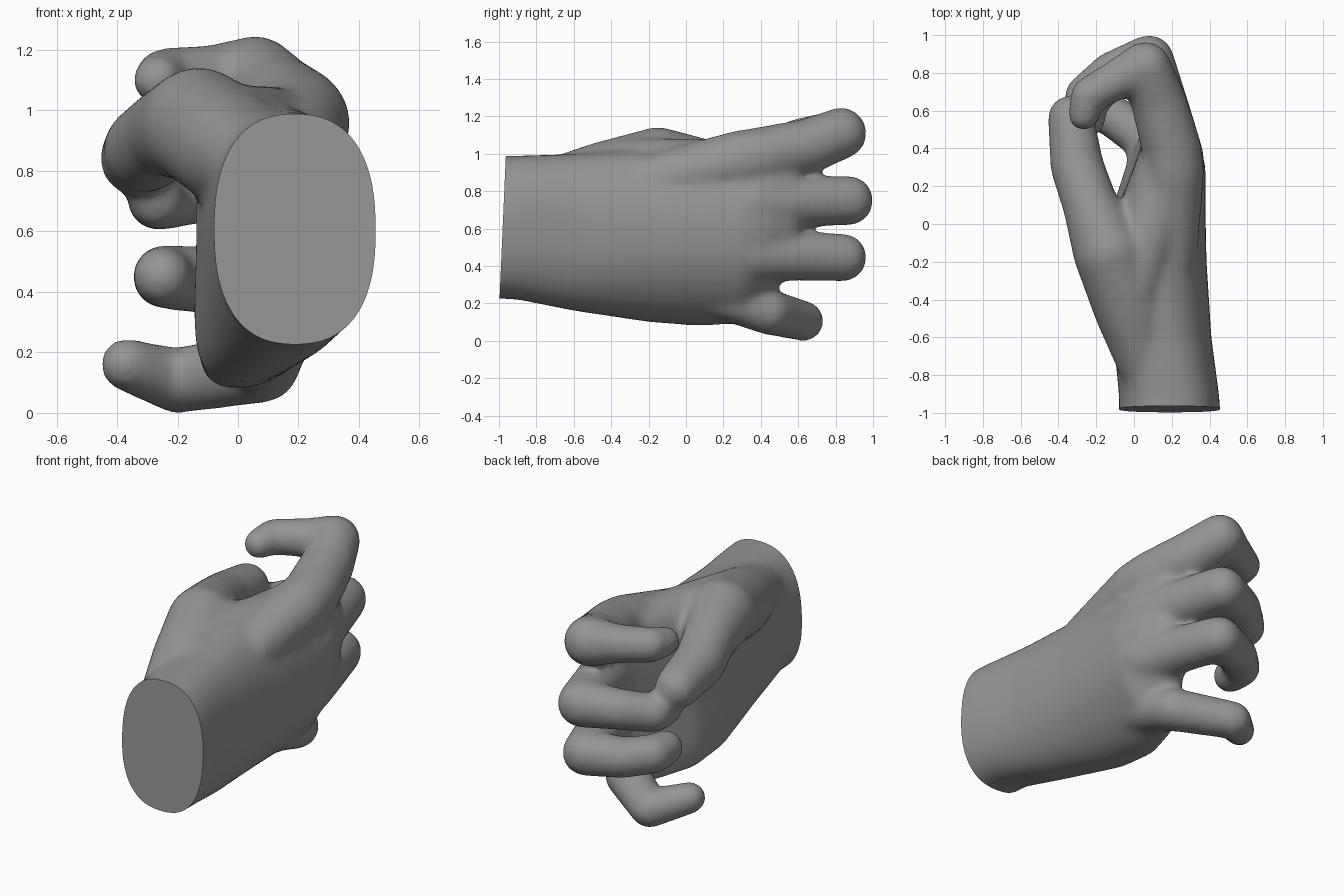
import bpy
import bmesh
from math import cos, sin, pi, radians, copysign
from mathutils import Matrix

cube = bpy.data.objects.get("Cube")
if cube:
    bpy.data.objects.remove(cube, do_unlink=True)

skin = bpy.data.materials.new("grey skin")
skin.use_nodes = True
GREY = (0.3, 0.3, 0.3, 1)
skin.diffuse_color = GREY
skin.node_tree.nodes["Principled BSDF"].inputs["Base Color"].default_value = GREY

bm = bmesh.new()


def digit(path):
    """Chain of tapered capsules through (x, y, z, radius) joints."""
    for pair in zip(path, path[1:]):
        verts = []
        for x, y, z, r in pair:
            verts += bmesh.ops.create_uvsphere(
                bm, u_segments=24, v_segments=16, radius=r + 0.003,
                matrix=Matrix.Translation((x, y, z)))["verts"]
        points = [v.co.copy() for v in verts]
        bmesh.ops.delete(bm, geom=verts, context="VERTS")
        hull = [bm.verts.new(p) for p in points]
        out = bmesh.ops.convex_hull(bm, input=hull)
        loose = [v for v in out["geom_interior"] if isinstance(v, bmesh.types.BMVert)]
        bmesh.ops.delete(bm, geom=loose, context="VERTS")


def loft(sections, sides=40):
    """Palm body: rounded sections (y, x0, x1, z0, z1, bow) along y."""
    rings = []
    for y, x0, x1, z0, z1, bow in sections:
        ring = []
        for i in range(sides):
            c, s = cos(2 * pi * i / sides), sin(2 * pi * i / sides)
            c, s = (copysign(abs(t) ** 0.82, t) for t in (c, s))
            cup = bow * s * s * (1 if s < 0 else 0.4)
            ring.append(bm.verts.new(((x0 + x1) / 2 + (x1 - x0) / 2 * c - cup, y,
                                      (z0 + z1) / 2 + (z1 - z0) / 2 * s)))
        rings.append(ring)
    for a, b in zip(rings, rings[1:]):
        for i in range(sides):
            j = (i + 1) % sides
            bm.faces.new((a[i], a[j], b[j], b[i]))
    bm.faces.new(rings[0][::-1])
    bm.faces.new(rings[-1])


# Palm and wrist
loft([(-1.1, -0.08, 0.465, 0.23, 0.99, 0),
      (-0.9, -0.08, 0.45, 0.22, 0.99, 0),
      (-0.6, -0.11, 0.41, 0.16, 1.0, 0.03),
      (-0.2, -0.14, 0.385, 0.1, 1.03, 0.11),
      (0.05, -0.1, 0.38, 0.08, 1.06, 0.15),
      (0.3, 0.0, 0.38, 0.09, 1.07, 0.16),
      (0.45, 0.05, 0.345, 0.24, 1.06, 0.11),
      (0.56, 0.08, 0.295, 0.36, 1.03, 0.05),
      (0.61, 0.12, 0.25, 0.42, 1.0, 0.03)])
# Index finger
digit([(0.19, -0.2, 0.85, 0.14), (0.21, 0.28, 0.96, 0.16), (0.2, 0.4, 0.985, 0.155),
       (0.13, 0.65, 1.04, 0.145), (0.06, 0.83, 1.11, 0.135), (-0.08, 0.77, 1.11, 0.105),
       (-0.24, 0.68, 1.11, 0.095), (-0.265, 0.575, 1.1, 0.08)])
# Middle finger
digit([(0.21, -0.1, 0.7, 0.14), (0.22, 0.35, 0.73, 0.15), (0.16, 0.6, 0.745, 0.135),
       (0.08, 0.87, 0.75, 0.13), (-0.12, 0.8, 0.74, 0.11), (-0.26, 0.68, 0.71, 0.105),
       (-0.27, 0.58, 0.7, 0.09)])
# Ring finger
digit([(0.21, -0.1, 0.5, 0.14), (0.21, 0.35, 0.46, 0.145), (0.15, 0.6, 0.455, 0.13),
       (0.075, 0.84, 0.445, 0.125), (-0.12, 0.77, 0.44, 0.11), (-0.24, 0.66, 0.45, 0.105),
       (-0.25, 0.55, 0.45, 0.095)])
# Little finger
digit([(0.1, -0.1, 0.32, 0.14), (0.1, 0.25, 0.23, 0.13), (0.08, 0.44, 0.155, 0.12),
       (-0.2, 0.63, 0.105, 0.105), (-0.37, 0.49, 0.16, 0.085)])
# Thumb
digit([(0.07, -0.75, 0.81, 0.15), (-0.02, -0.45, 0.87, 0.19), (-0.13, -0.15, 0.95, 0.19),
       (-0.23, 0.1, 0.93, 0.145), (-0.3, 0.3, 0.875, 0.14), (-0.335, 0.56, 0.84, 0.12)])
# Web between thumb and index finger
digit([(-0.02, -0.35, 0.91, 0.17), (0.08, -0.05, 0.93, 0.15), (0.16, 0.25, 0.93, 0.14)])

bmesh.ops.recalc_face_normals(bm, faces=bm.faces)
mesh = bpy.data.meshes.new("hand")
bm.to_mesh(mesh)
bm.free()
hand = bpy.data.objects.new("hand", mesh)
bpy.context.collection.objects.link(hand)

# Fuse the parts into one skin and soften the joints
fuse = hand.modifiers.new("fuse", "REMESH")
fuse.mode = "VOXEL"
fuse.voxel_size = 0.017
soften = hand.modifiers.new("soften", "SMOOTH")
soften.factor = 0.5
soften.iterations = 24
graph = bpy.context.evaluated_depsgraph_get()
fused = bpy.data.meshes.new_from_object(hand.evaluated_get(graph))
hand.modifiers.clear()
hand.data = fused

# Cut the wrist flat
bm = bmesh.new()
bm.from_mesh(fused)
cut = bmesh.ops.bisect_plane(bm, geom=bm.verts[:] + bm.edges[:] + bm.faces[:],
                             plane_co=(0.19, -0.98, 0.61), plane_no=(0, 1, -0.044),
                             clear_inner=True)
rim = [e for e in cut["geom_cut"] if isinstance(e, bmesh.types.BMEdge)]
bmesh.ops.holes_fill(bm, edges=rim)
bmesh.ops.recalc_face_normals(bm, faces=bm.faces)
bm.to_mesh(fused)
bm.free()

fused.materials.clear()
fused.materials.append(skin)
bpy.context.view_layer.objects.active = hand
hand.select_set(True)
bpy.ops.object.shade_smooth_by_angle(angle=radians(50))
